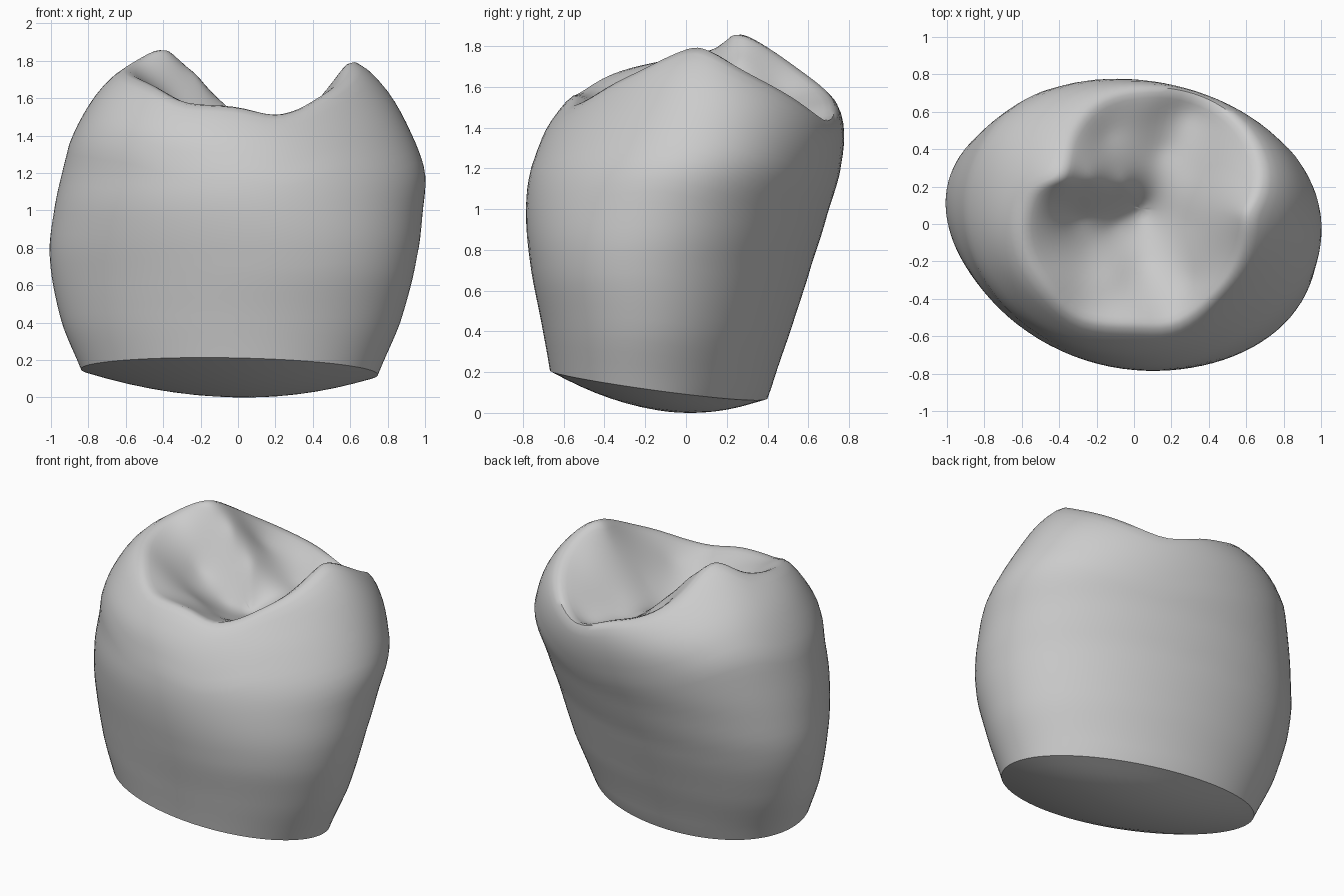
import bpy, bmesh, math

cube = bpy.data.objects.get("Cube")
if cube:
    bpy.data.objects.remove(cube, do_unlink=True)

SEGMENTS, WALL, INNER, BASE = 96, 30, 22, 8

# Wall outline by height: z, x min, x max, y min, y max
LEVELS = [
    (-.1, -.73, .64, -.62, .34), (.10, -.81, .73, -.65, .41),
    (.40, -.93, .855, -.70, .51), (.75, -.995, .945, -.765, .62),
    (1.0, -.98, .985, -.785, .70), (1.2, -.94, 1.0, -.755, .76),
    (1.4, -.88, .935, -.66, .78), (1.55, -.79, .86, -.53, .73),
    (1.7, -.67, .75, -.40, .58), (1.95, -.40, .50, -.10, .33)]

# Chewing surface landmarks: cusps and ridges, then grooves and pits
RIDGES = [
    (-.42, .27, 1.92), (-.65, 0, 1.79), (-.59, -.37, 1.76), (-.3, -.5, 1.57),
    (0, -.54, 1.57), (.2, -.52, 1.5), (.45, -.4, 1.64), (.64, -.15, 1.77),
    (.62, .05, 1.85), (.63, .28, 1.66), (.46, .46, 1.5), (.29, .6, 1.37),
    (.1, .64, 1.5), (-.12, .68, 1.58), (-.32, .57, 1.71), (-.63, .28, 1.78),
    (-.22, .25, 1.73), (-.05, .22, 1.55), (-.38, -.3, 1.63)]
GROOVES = [
    (.04, .08, 1.3), (-.3, .03, 1.51), (-.1, 0, 1.36), (-.12, -.28, 1.5),
    (-.25, -.14, 1.48), (.05, -.22, 1.38), (.3, 0, 1.45), (.33, .28, 1.44),
    (.3, -.3, 1.47), (.5, .02, 1.68), (.15, .4, 1.38), (-.15, .47, 1.56)]
MARKS = RIDGES + GROOVES


def solve(rows):
    """Gaussian elimination of an augmented matrix."""
    n = len(rows)
    for i in range(n):
        p = max(range(i, n), key=lambda r: abs(rows[r][i]))
        rows[i], rows[p] = rows[p], rows[i]
        rows[i] = [v / rows[i][i] for v in rows[i]]
        for r in range(n):
            if r != i:
                f = rows[r][i]
                rows[r] = [a - f * b for a, b in zip(rows[r], rows[i])]
    return [row[-1] for row in rows]


MEAN = sum(m[2] for m in MARKS) / len(MARKS)
WEIGHTS = solve([[math.dist(a[:2], b[:2]) for b in MARKS] + [a[2] - MEAN]
                 for a in MARKS])


def chewing_height(x, y):
    return MEAN + sum(w * math.hypot(x - m[0], y - m[1])
                      for w, m in zip(WEIGHTS, MARKS))


def spline(a, b, c, d, t):
    return b + .5 * t * (c - a + t * (2*a - 5*b + 4*c - d + t * (3*(b - c) + d - a)))


def ramp(z, low, high):
    t = min(max((z - low) / (high - low), 0), 1)
    return t * t * (3 - 2 * t)


def wall_point(angle, z):
    """Point on the outer wall: a skewed ellipse, lobed towards the cusps."""
    last = len(LEVELS) - 1
    i = max([k for k in range(last) if LEVELS[k][0] <= z] or [0])
    t = min(max((z - LEVELS[i][0]) / (LEVELS[i+1][0] - LEVELS[i][0]), 0), 1)
    around = [LEVELS[min(max(k, 0), last)] for k in range(i - 1, i + 3)]
    x0, x1, y0, y1 = [spline(*(lv[k] for lv in around), t) for k in range(1, 5)]
    c, s = math.cos(angle), math.sin(angle)
    lobe = 1 + math.sin(2 * angle) * ((.085 - .04 * s) * ramp(z, .6, 1.4) - .02)
    # Extra fullness under the front right cusp
    toward = max(math.cos(angle - math.radians(228)), 0)
    lobe += .17 * toward ** 6 * ramp(z, 1.15, 1.65)
    a, b = lobe * (x1 - x0) / 2, lobe * (y1 - y0) / 2
    return ((x0 + x1) / 2 + a * (c - .13 * s),
            (y0 + y1) / 2 + b * (s - .05 * c + .06 * c * c))


def base_plane(x, y):
    return .12 - .14 * y - .04 * x


def dome(rim, s):
    """Point on the domed underside, from its centre (s = 0) to the rim."""
    x, y = rim[0] * s, -.1 + (rim[1] + .1) * s
    return x, y, base_plane(x, y) - .125 * (1 - s * s)


# Columns run from the base centre, up the wall, over the crest to the pit
PIT = (.04, .08)
columns = []
for k in range(SEGMENTS):
    angle = math.tau * k / SEGMENTS
    z_rim = base_plane(*wall_point(angle, .14))
    rim = wall_point(angle, z_rim)
    column = [dome(rim, j / BASE) for j in range(1, BASE)]
    crest = 1.1
    while crest < 1.92 and crest < chewing_height(*wall_point(angle, crest)):
        crest += .005
    for j in range(WALL + 1):
        z = z_rim + (crest - z_rim) * j / WALL
        column.append((*wall_point(angle, z), z))
    cx, cy, _ = column[-1]
    for j in range(1, INNER):
        s = 1 - j / INNER
        px, py = PIT[0] + (cx - PIT[0]) * s, PIT[1] + (cy - PIT[1]) * s
        column.append((px, py, chewing_height(px, py)))
    columns.append(column)

bm = bmesh.new()
grid = [[bm.verts.new(p) for p in column] for column in columns]
bottom = bm.verts.new(dome((0, 0), 0))
top = bm.verts.new((*PIT, chewing_height(*PIT)))
for k in range(SEGMENTS):
    a, b = grid[k], grid[(k + 1) % SEGMENTS]
    bm.faces.new((bottom, b[0], a[0]))
    bm.faces.new((top, a[-1], b[-1]))
    for j in range(len(a) - 1):
        bm.faces.new((a[j], b[j], b[j+1], a[j+1]))

# Soften the crest and the chewing surface, leaving the base rim crisp
soft = [v for column in grid for v in column[BASE + WALL - 8:]] + [top]
for _ in range(4):
    bmesh.ops.smooth_vert(bm, verts=soft, factor=.5,
                          use_axis_x=True, use_axis_y=True, use_axis_z=True)
bmesh.ops.recalc_face_normals(bm, faces=bm.faces[:])

mesh = bpy.data.meshes.new("tooth_crown")
bm.to_mesh(mesh)
bm.free()
crown = bpy.data.objects.new("tooth_crown", mesh)
bpy.context.collection.objects.link(crown)

# Plain grey material
grey = bpy.data.materials.new("plain_grey")
grey.use_nodes = True
colour = (.6, .6, .6, 1)
grey.diffuse_color = colour
grey.node_tree.nodes["Principled BSDF"].inputs["Base Color"].default_value = colour
mesh.materials.append(grey)

bpy.ops.object.select_all(action='DESELECT')
crown.select_set(True)
bpy.context.view_layer.objects.active = crown
bpy.ops.object.shade_smooth_by_angle(angle=math.radians(45))
